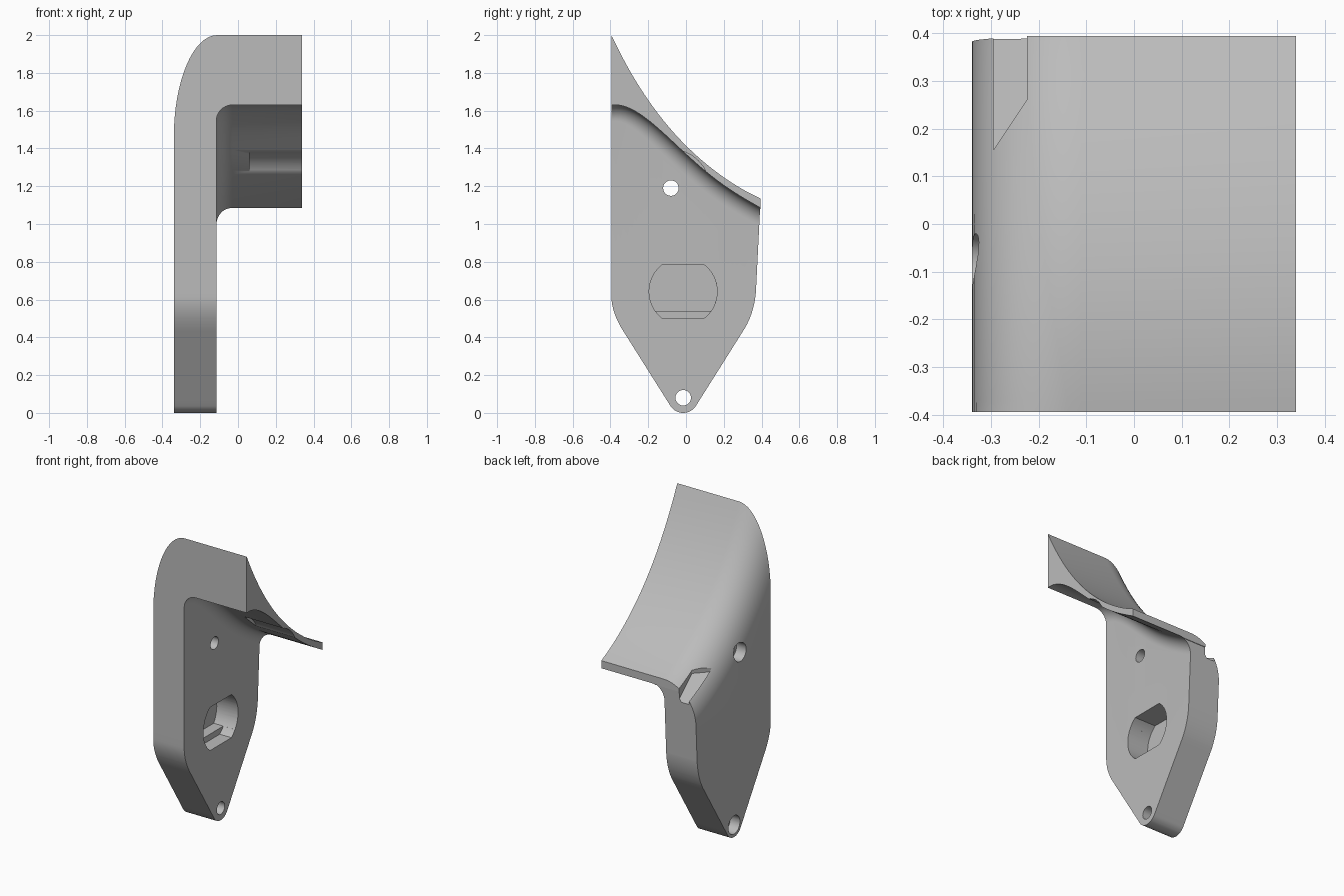
import bpy, bmesh, math
from mathutils import Vector

cube = bpy.data.objects.get("Cube")
if cube:
    bpy.data.objects.remove(cube)

grey = bpy.data.materials.new("plain_grey")
grey.use_nodes = True
colour = (0.5, 0.5, 0.5, 1)
grey.diffuse_color = colour
grey.node_tree.nodes["Principled BSDF"].inputs["Base Color"].default_value = colour

OUT, IN, END, HALF = -0.34, -0.115, 0.34, 0.395
UPPER = [(-0.395, 2.0), (-0.196, 1.65), (0, 1.415), (0.175, 1.265), (0.395, 1.135)]
LOWER = [(-0.395, 1.63), (-0.2, 1.55), (0, 1.37), (0.2, 1.205), (0.395, 1.085)]


def curve(points, y):
    """Smooth polynomial through the control points."""
    total = 0
    for i, (yi, zi) in enumerate(points):
        for j, (yj, _) in enumerate(points):
            if i != j:
                zi *= (y - yj) / (yi - yj)
        total += zi
    return total


def stretch(points, y):
    """Vertical stretch of a round that is circular across the slope."""
    slope = (curve(points, y + 0.001) - curve(points, y - 0.001)) / 0.002
    return math.sqrt(1 + slope * slope)


def loft(name, rings):
    """Solid skinned through equal-length rings, with capped ends."""
    bm = bmesh.new()
    rows = [[bm.verts.new(p) for p in ring] for ring in rings]
    n = len(rows[0])
    for a, b in zip(rows, rows[1:]):
        for i in range(n):
            k = (i + 1) % n
            bm.faces.new((a[i], a[k], b[k], b[i]))
    bm.faces.new(rows[0])
    bm.faces.new(rows[-1])
    bmesh.ops.recalc_face_normals(bm, faces=bm.faces)
    mesh = bpy.data.meshes.new(name)
    bm.to_mesh(mesh)
    bm.free()
    mesh.materials.append(grey)
    obj = bpy.data.objects.new(name, mesh)
    bpy.context.collection.objects.link(obj)
    return obj


def prism(name, outline, x0, x1):
    return loft(name, [[(x, y, z) for y, z in outline] for x in (x0, x1)])


def arc(y, z, r, start, stop, n):
    angles = [math.radians(start + (stop - start) * i / n) for i in range(n + 1)]
    return [(y + r * math.cos(a), z + r * math.sin(a)) for a in angles]


def bend(a, b, c, n=10):
    """Quadratic curve from a to c, pulled towards b."""
    a, b, c = Vector(a), Vector(b), Vector(c)
    ts = [i / n for i in range(n + 1)]
    return [tuple(a * (1 - t) ** 2 + b * 2 * t * (1 - t) + c * t * t) for t in ts]


def section(y):
    """L-shaped cross-section with rounded outer and inner corners."""
    top, low = curve(UPPER, y), curve(LOWER, y)
    r, f = 0.23, 0.085
    h, g = r * stretch(UPPER, y), f * stretch(LOWER, y)
    pts = [(OUT, -0.1)]
    for i in range(17):
        a = math.pi / 2 * i / 16
        pts.append((OUT + r - r * math.cos(a), top - h + h * math.sin(a)))
    pts += [(END, top), (END, low)]
    for i in range(11):
        a = math.pi / 2 * i / 10
        pts.append((IN + f - f * math.sin(a), low - g + g * math.cos(a)))
    pts.append((IN, -0.1))
    return [(x, y, z) for x, z in pts]


def combine(obj, cutter, operation):
    mod = obj.modifiers.new("cut", "BOOLEAN")
    mod.operation, mod.object, mod.solver = operation, cutter, "EXACT"
    bpy.ops.object.select_all(action="DESELECT")
    bpy.context.view_layer.objects.active = obj
    obj.select_set(True)
    bpy.ops.object.modifier_apply(modifier=mod.name)
    bpy.data.objects.remove(cutter)


# Plate and curved flange in one body
STEPS = 32
bracket = loft("bracket", [section(-HALF + 2 * HALF * i / STEPS) for i in range(STEPS + 1)])

# Side outline with the tapered, rounded foot
outline = [(-0.5, 2.2), (-0.5, 0.62)]
outline = [(-HALF - 0.01, 2.2), (-HALF - 0.01, 0.7), (-HALF, 0.68)]
outline += bend((-HALF, 0.62), (-HALF, 0.53), (-0.33, 0.43))
outline += arc(-0.015, 0.08, 0.08, 213, 327, 16)
outline += bend((0.3, 0.43), (0.36, 0.52), (0.37, 0.64))
outline += [(0.392, 1.08), (0.41, 1.085), (0.41, 2.2)]
combine(bracket, prism("outline_cutter", outline, -0.6, 0.6), "INTERSECT")

# Counterbored bolt holes
for y, z in ((-0.08, 1.19), (-0.015, 0.08)):
    for r, x0, x1 in ((0.041, -0.5, 0.0), (0.06, -0.5, -0.27)):
        hole = arc(y, z, r, 0, 348.75, 31)
        combine(bracket, prism("hole_cutter", hole, x0, x1), "DIFFERENCE")

# Flat-sided round pocket with a lower ledge
for low, depth in ((-52, -0.2), (-34.7, -0.27)):
    right = arc(-0.015, 0.6425, 0.18, low, 52, 16)
    left = [(-0.03 - y, z) for y, z in reversed(right)]
    combine(bracket, prism("pocket_cutter", right + left, depth, 0), "DIFFERENCE")

# Clearance groove under the flange
groove = arc(-0.08, 1.19, 0.205, 0, 354.375, 63)
combine(bracket, prism("groove_cutter", groove, 0.06, 0.5), "DIFFERENCE")

# Notch in the rear outer corner
floor = [(-0.295, 0.155, 1.14), (-0.225, 0.26, 1.15), (-0.225, 0.45, 0.98), (-0.295, 0.45, 0.98)]
roof = [(x, y, 1.5) for x, y, z in floor]
combine(bracket, loft("notch_cutter", [floor, roof]), "DIFFERENCE")

bpy.ops.object.shade_smooth_by_angle(angle=math.radians(30))
